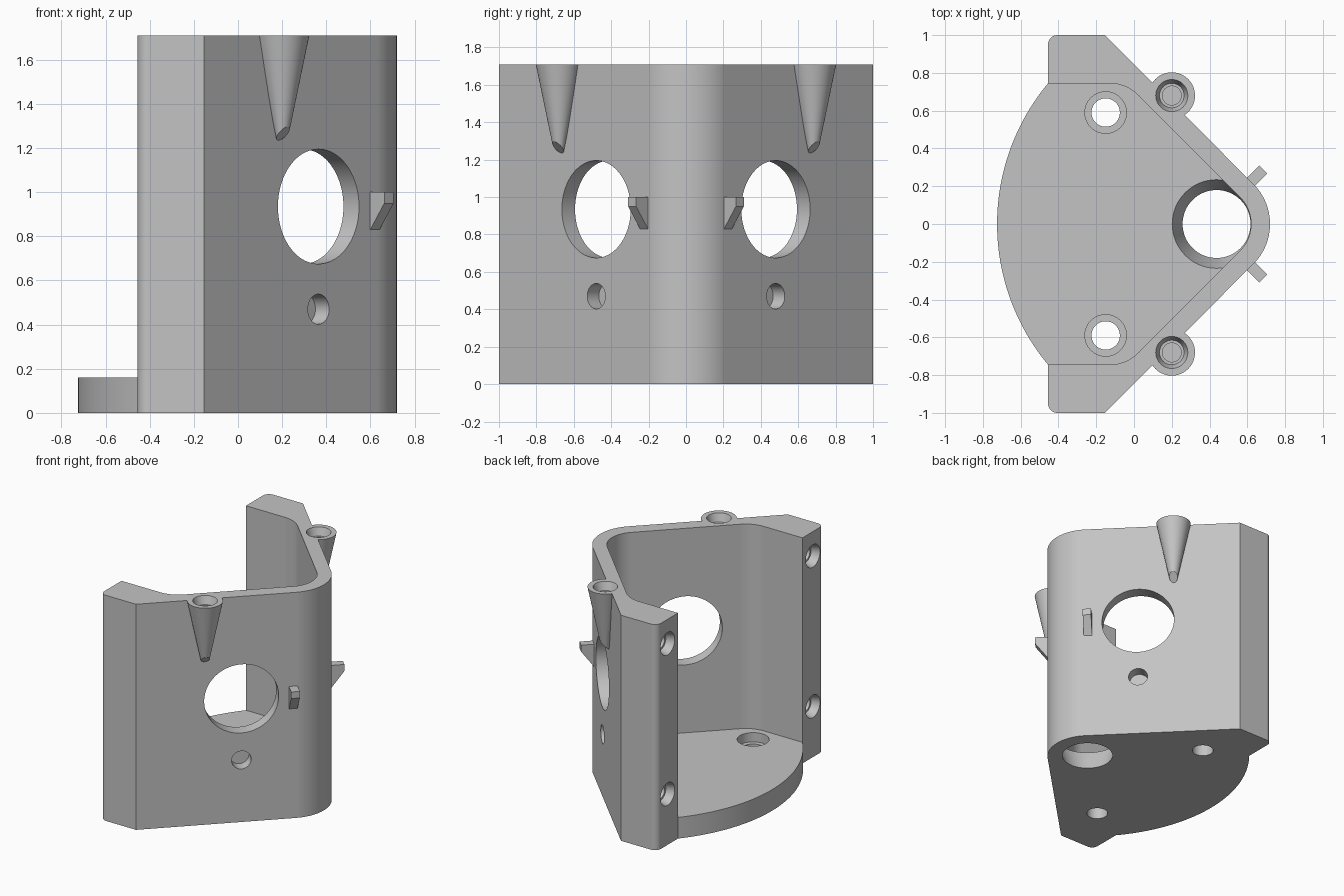
import bpy, bmesh
from math import cos, sin, radians, sqrt
from mathutils import Vector, Matrix

if "Cube" in bpy.data.objects:
    bpy.data.objects.remove(bpy.data.objects["Cube"], do_unlink=True)

H, PLATE = 1.71, 0.16          # total height, base plate thickness
FACE = 0.845 / sqrt(2)         # distance of the slanted outer faces from the axis

grey = bpy.data.materials.new("plain grey")
grey.use_nodes = True
grey.diffuse_color = (0.55, 0.55, 0.55, 1)
grey.node_tree.nodes["Principled BSDF"].inputs["Base Color"].default_value = grey.diffuse_color


def arc(cx, cy, r, a0, a1, n=24):
    angles = [radians(a0 + (a1 - a0) * i / n) for i in range(n + 1)]
    return [(cx + r * cos(a), cy + r * sin(a)) for a in angles]


def mirrored(half):
    """Complete an outline given from the +y side down to the apex."""
    return half + [(x, -y) for x, y in reversed(half) if abs(y) > 1e-5]


def prism(bm, pts, z0, z1, mat=Matrix()):
    base = [bm.verts.new(mat @ Vector((x, y, z0))) for x, y in pts]
    top = [bm.verts.new(mat @ Vector((x, y, z1))) for x, y in pts]
    bm.faces.new(base)
    bm.faces.new(top)
    for i in range(len(pts)):
        j = (i + 1) % len(pts)
        bm.faces.new((base[i], base[j], top[j], top[i]))


def lathe(bm, profile, origin=(0, 0, 0), axis=(0, 0, 1), n=64):
    """Capped solid of revolution from (radius, height) pairs."""
    mat = Matrix.Translation(origin) @ Vector(axis).to_track_quat('Z', 'Y').to_matrix().to_4x4()
    rings = []
    for r, z in profile:
        rings.append([bm.verts.new(mat @ Vector((x, y, z)))
                      for x, y in arc(0, 0, r, 0, 360, n)[:-1]])
    for a, b in zip(rings, rings[1:]):
        for i in range(n):
            j = (i + 1) % n
            bm.faces.new((a[i], a[j], b[j], b[i]))
    bm.faces.new(rings[0])
    bm.faces.new(rings[-1])


def finish(bm, name):
    bmesh.ops.recalc_face_normals(bm, faces=bm.faces)
    me = bpy.data.meshes.new(name)
    bm.to_mesh(me)
    bm.free()
    me.materials.append(grey)
    ob = bpy.data.objects.new(name, me)
    bpy.context.collection.objects.link(ob)
    return ob


def boolean(ob, other, op):
    mod = ob.modifiers.new(op, 'BOOLEAN')
    mod.operation, mod.solver, mod.object = op, 'EXACT', other
    dg = bpy.context.evaluated_depsgraph_get()
    me = bpy.data.meshes.new_from_object(ob.evaluated_get(dg))
    ob.modifiers.clear()
    ob.data = me
    bpy.data.objects.remove(other, do_unlink=True)


# Wall: V-shaped shell with rounded nose and two thick end posts
outer = arc(-0.405, 0.95, 0.05, 180, 90, 8) + [(-0.155, 1)] + arc(0.42, 0, 0.3, 45, 0)
inner = [(-0.455, 0.745)] + arc(-0.132, 0.525, 0.22, 90, 45, 16) + arc(0.42, 0, 0.2, 45, 0)
bm = bmesh.new()
prism(bm, mirrored(outer) + mirrored(inner)[::-1], 0, H)
bracket = finish(bm, "bracket_body")

# Base plate with a curved free edge, buried in the middle of the wall
half = [(-0.455, 0.745), (-0.2, 0.8), (-0.03, 0.8)] + arc(0.42, 0, 0.25, 45, 0)
edge = [p for p in arc(0.438, 0, 1.163, 219.83, 140.17, 48)][1:-1]
bm = bmesh.new()
prism(bm, mirrored(half) + edge, 0, PLATE)
boolean(bracket, finish(bm, "base_plate"), 'UNION')

# Tapered bosses on the slanted walls, sliced obliquely at the tip
for s in (1, -1):
    bm = bmesh.new()
    lathe(bm, [(0.015, 1.19), (0.123, H)], (0.2, s * 0.68, 0))
    out = Vector((1, s, 0)) / sqrt(2)
    cut = bmesh.ops.bisect_plane(bm, geom=bm.verts[:] + bm.edges[:] + bm.faces[:],
                                 plane_co=out * FACE + Vector((0, 0, 1.235)),
                                 plane_no=out - Vector((0, 0, 1)), clear_outer=True)
    rim = [e for e in cut["geom_cut"] if isinstance(e, bmesh.types.BMEdge)]
    bmesh.ops.holes_fill(bm, edges=rim)
    boolean(bracket, finish(bm, "boss"), 'UNION')

# All holes, gathered in one cutter
INSERT = [(0.085, 0.02), (0.085, 0), (0.065, -0.06), (0.05, -0.06), (0.05, -0.2)]
bm = bmesh.new()
lathe(bm, [(0.173, -0.02), (0.235, PLATE + 0.001)], (0.437, 0, 0))
for s in (1, -1):
    out = (1, s, 0)
    lathe(bm, [(0.26, -0.2), (0.26, 0.1)], (0.365, s * 0.48, 0.935), out, 96)
    lathe(bm, [(0.068, -0.088), (0.068, 0.1)], (0.365, s * 0.48, 0.47), out)
    lathe(bm, [(0.075, -0.1), (0.075, 0.09), (0.11, 0.09), (0.11, 0.2)], (-0.15, s * 0.59, 0))
    lathe(bm, INSERT, (0.2, s * 0.68, H))
    for z in (0.385, 1.525):
        lathe(bm, INSERT, (-0.455, s * 0.87, z), (-1, 0, 0))
boolean(bracket, finish(bm, "holes"), 'DIFFERENCE')

# Small hooks beside the nose: wedge profile (outward, up) swept along the wall
parts = [bracket]
hook = [(FACE - 0.04, 1.0), (FACE + 0.09, 1.0), (FACE + 0.09, 0.95),
        (FACE, 0.83), (FACE - 0.04, 0.83)]
for s, name in ((1, "back_hook"), (-1, "front_hook")):
    out = Vector((1, s, 0)) / sqrt(2)
    along = Vector((1, -s, 0)) / sqrt(2)
    frame = Matrix((out, (0, 0, 1), along)).transposed().to_4x4()
    bm = bmesh.new()
    prism(bm, hook, 0.25, 0.31, frame)
    parts.append(finish(bm, name))

# Smooth curved faces, crisp edges
bpy.ops.object.select_all(action='DESELECT')
for ob in parts:
    ob.select_set(True)
bpy.context.view_layer.objects.active = bracket
bpy.ops.object.shade_smooth_by_angle(angle=radians(25))
for ob in parts:
    mod = ob.modifiers.new("face_normals", 'WEIGHTED_NORMAL')
    mod.keep_sharp = True
